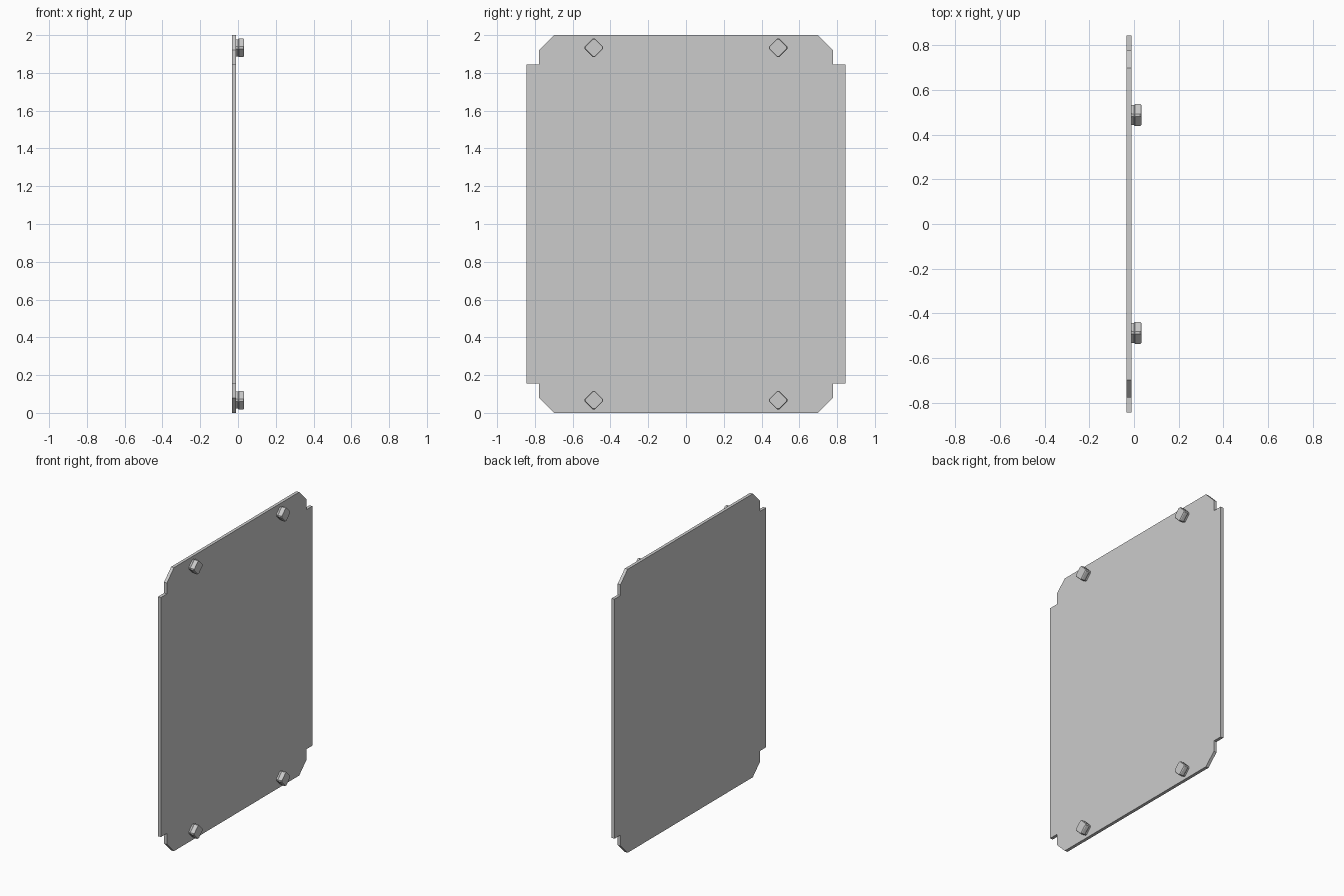
import bpy
import bmesh
from math import radians
from mathutils import Matrix

default = bpy.data.objects.get("Cube")
if default:
    bpy.data.objects.remove(default, do_unlink=True)

# Plain grey used on every part
GREY = (0.6, 0.6, 0.6, 1)
grey = bpy.data.materials.new("plain grey")
grey.use_nodes = True
grey.diffuse_color = GREY
grey.node_tree.nodes["Principled BSDF"].inputs["Base Color"].default_value = GREY

MID_Z = 1.0
PLATE_BACK, PLATE_FACE, PEG_TIP = -0.033, -0.011, 0.033


def prism(name, rings):
    """Loft matching (x, outline) rings along x and cap both ends."""
    bm = bmesh.new()
    loops = [[bm.verts.new((x, y, z)) for y, z in outline] for x, outline in rings]
    n = len(loops[0])
    for a, b in zip(loops, loops[1:]):
        for i in range(n):
            j = (i + 1) % n
            bm.faces.new((a[i], a[j], b[j], b[i]))
    bm.faces.new(loops[0][::-1])
    bm.faces.new(loops[-1])
    bmesh.ops.recalc_face_normals(bm, faces=bm.faces)
    mesh = bpy.data.meshes.new(name)
    bm.to_mesh(mesh)
    bm.free()
    mesh.materials.append(grey)
    obj = bpy.data.objects.new(name, mesh)
    bpy.context.collection.objects.link(obj)
    return obj


def mirrored(corner):
    """Repeat one corner's points around all four quadrants."""
    back = corner[::-1]
    return (corner + [(-y, z) for y, z in back]
            + [(-y, -z) for y, z in corner] + [(y, -z) for y, z in back])


# Thin panel with notched and chamfered corners
corner = [(0.844, 0.845), (0.777, 0.845), (0.777, 0.922), (0.698, 1.0)]
outline = [(y, z + MID_Z) for y, z in mirrored(corner)]
prism("panel", [(PLATE_BACK, outline), (PLATE_FACE, outline)])


# Four diamond pegs with a narrow neck and a chamfered tip
def diamond(radius):
    cut = 0.12 * radius
    return mirrored([(radius, cut), (cut, radius)])


for side, y in (("left", 0.488), ("right", -0.488)):
    for level, z in (("lower", -0.933), ("upper", 0.933)):
        peg = prism(f"{level}_{side}_peg", [
            (PLATE_FACE - 0.002, diamond(0.045)), (0.0, diamond(0.045)),
            (0.004, diamond(0.049)), (0.028, diamond(0.049)),
            (PEG_TIP, diamond(0.045))])
        peg.location = (0, y, MID_Z + z)
